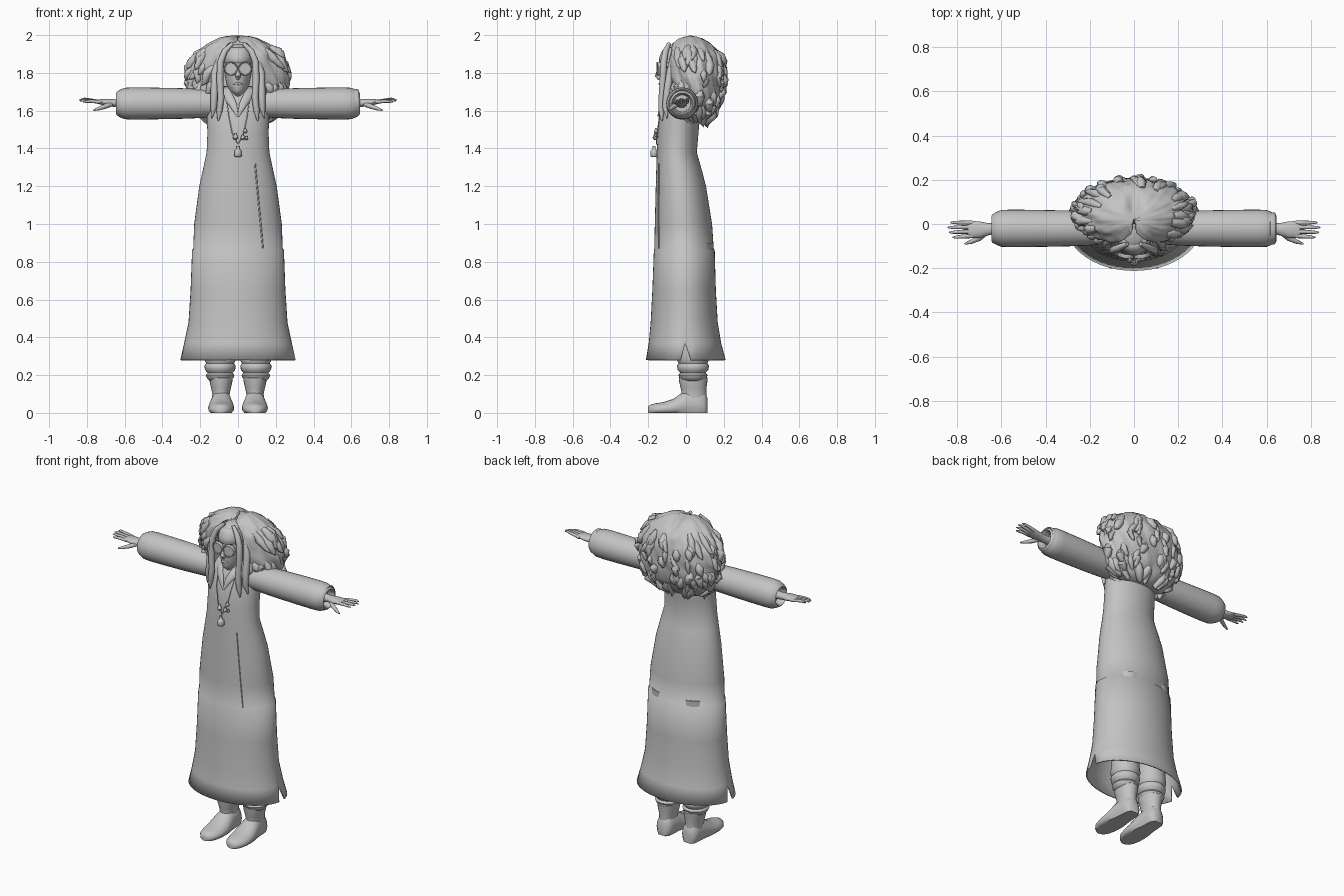
import bpy, bmesh, math, random
from mathutils import Vector as V

random.seed(4)
grey = bpy.data.materials.new("plain grey")
grey.diffuse_color = (0.55, 0.55, 0.55, 1)


def add_loft(bm, rings, caps=True):
    vs = [[bm.verts.new(p) for p in r] for r in rings]
    n = len(vs[0])
    for a, b in zip(vs, vs[1:]):
        for i in range(n):
            j = (i + 1) % n
            bm.faces.new((a[i], a[j], b[j], b[i]))
    if caps:
        bm.faces.new(vs[0][::-1])
        bm.faces.new(vs[-1])


def finish(name, bm, mirror=False, angle=50, thick=0):
    bmesh.ops.remove_doubles(bm, verts=bm.verts[:], dist=0.0001)
    bmesh.ops.recalc_face_normals(bm, faces=bm.faces[:])
    me = bpy.data.meshes.new(name)
    bm.to_mesh(me)
    bm.free()
    me.materials.append(grey)
    ob = bpy.data.objects.new(name, me)
    bpy.context.collection.objects.link(ob)
    bpy.ops.object.select_all(action='DESELECT')
    ob.select_set(True)
    bpy.context.view_layer.objects.active = ob
    bpy.ops.object.shade_smooth_by_angle(angle=math.radians(angle))
    if thick:
        m = ob.modifiers.new("cloth", 'SOLIDIFY')
        m.thickness = thick
    if mirror:
        ob.modifiers.new("mirror", 'MIRROR')
    return ob


def loft(name, rings, caps=True, **kw):
    bm = bmesh.new()
    add_loft(bm, rings, caps)
    return finish(name, bm, **kw)


def zring(z, w, f, b, n=32, cx=0):
    # horizontal oval, half width w, from y=f (front) to y=b (back)
    return [V((cx + w * math.sin(t), (f + b) / 2 - (b - f) / 2 * math.cos(t), z))
            for t in (2 * math.pi * i / n for i in range(n))]


def tube(bm, pts, radii, n=10, up=V((0, 0, 1))):
    pts = [V(p) for p in pts]
    rings = []
    for i, p in enumerate(pts):
        d = (pts[min(i + 1, len(pts) - 1)] - pts[max(i - 1, 0)]).normalized()
        u = d.cross(up).normalized()
        v = u.cross(d)
        ru, rv = radii[i] if isinstance(radii[i], tuple) else (radii[i],) * 2
        rings.append([p + u * ru * math.cos(a) + v * rv * math.sin(a)
                      for a in (2 * math.pi * k / n for k in range(n))])
    add_loft(bm, rings)


def lerp_row(table, z):
    for a, b in zip(table, table[1:]):
        if z <= b[0]:
            k = max(0, (z - a[0]) / (b[0] - a[0]))
            return [x + (y - x) * k for x, y in zip(a, b)]
    return list(table[-1])


# long flared coat, open at the hem, with a small slit at each side
COAT = [(.28, .308, -.212, .21), (.37, .285, -.197, .186), (.48, .262, -.187, .168),
        (.65, .251, -.178, .158), (.864, .243, -.17, .152), (.868, .237, -.168, .147),
        (1.0, .232, -.165, .138), (1.2, .205, -.16, .106), (1.3, .183, -.157, .08),
        (1.38, .166, -.154, .057), (1.48, .162, -.15, .066), (1.58, .165, -.14, .075),
        (1.65, .165, -.115, .075), (1.7, .13, -.09, .06), (1.73, .07, -.075, .04)]
rings = [zring(*r, n=48) for r in COAT]
for k in (12, 36):
    rings[0][k] = rings[1][k].copy()
loft("coat", rings, caps=False, angle=60, thick=.008)


def on_coat(x, z):
    _, w, f, b = lerp_row(COAT, z)
    return V((x, (f + b) / 2 - (b - f) / 2 * math.sqrt(max(0, 1 - (x / w) ** 2)) - .001, z))


# front overlap edge of the coat
bm = bmesh.new()
tube(bm, [on_coat(.09 + .042 * i / 6, 1.32 - .45 * i / 6) for i in range(7)], [.004] * 7, 6, V((0, 1, 0)))
finish("coat_front_seam", bm)

# collar flaps forming a V
bm = bmesh.new()
tube(bm, [(.065, -.07, 1.70), (.05, -.105, 1.675), (.025, -.135, 1.63), (.002, -.147, 1.57)],
     [(.022, .008), (.024, .008), (.02, .007), (.004, .004)], 10, V((0, 1, 0)))
finish("collar", bm, mirror=True)

# sleeves, turned inward at the wrist
SLEEVE = [(.11, .07), (.2, .077), (.3, .081), (.45, .084), (.56, .085), (.6, .083),
          (.622, .074), (.64, .064), (.645, .056), (.635, .05), (.6, .045)]
loft("sleeve", [[V((x, -.02 + r * math.cos(a), 1.638 + r * math.sin(a)))
                 for a in (2 * math.pi * k / 28 for k in range(28))] for x, r in SLEEVE],
     mirror=True)

# bangle on one wrist only
bm = bmesh.new()
prof = [(.612, .068), (.616, .073), (.634, .073), (.64, .068), (.634, .06), (.616, .06), (.612, .068)]
add_loft(bm, [[V((x, -.02 + r * math.cos(a), 1.642 + r * math.sin(a)))
               for a in (2 * math.pi * k / 28 for k in range(28))] for x, r in prof], False)
finish("bangle", bm)

# hands with four fingers and a thumb
bm = bmesh.new()
tube(bm, [(.57, -.022, 1.64), (.64, -.022, 1.64), (.67, -.024, 1.642), (.7, -.026, 1.644),
          (.73, -.025, 1.647), (.75, -.025, 1.648)],
     [(.03, .027), (.025, .022), (.03, .02), (.038, .018), (.038, .014), (.032, .009)], 16)
for i, (ln, dz) in enumerate([(.075, .0), (.092, .006), (.097, .01), (.085, .014)]):
    y = -.054 + .02 * i
    tube(bm, [(.73, y, 1.646), (.745 + ln * .4, y * 1.05, 1.650 + dz * .4),
              (.745 + ln * .8, y * 1.1, 1.648 + dz), (.745 + ln, y * 1.12, 1.646 + dz)],
         [.01, .009, .007, .003], 8)
tube(bm, [(.672, -.04, 1.635), (.70, -.064, 1.624), (.735, -.08, 1.612), (.765, -.09, 1.602)],
     [.014, .013, .01, .004], 8)
finish("hand", bm, mirror=True)

# trousers gathered over the boots
LEG = [(.17, .057), (.185, .07), (.2, .076), (.212, .066), (.228, .08), (.25, .083),
       (.262, .074), (.285, .085), (.32, .08), (.5, .085), (.9, .095)]
loft("trouser_leg", [zring(z, r, .037 - r * 1.02, .037 + r * 1.02, 24, .095) for z, r in LEG], mirror=True)

# boots: foot lofted from toe to heel, then the shaft
FOOT = [(-.202, .012, .03), (-.192, .035, .042), (-.165, .055, .05), (-.12, .067, .057), (-.07, .069, .073),
        (-.03, .064, .1), (.01, .056, .125), (.06, .052, .13), (.095, .048, .115), (.113, .03, .08)]
rings = []
for y, w, h in FOOT:
    ring = []
    for k in range(20):
        a = 2 * math.pi * k / 20
        s = math.sin(a)
        z = h * (.35 + .65 * s) if s > 0 else h * .35 * (1 - min(1, -1.7 * s))
        ring.append(V((.088 + w * math.cos(a) - .05 * min(0, y) * .3, y, z)))
    rings.append(ring)
loft("boot_foot", rings, mirror=True)
SHAFT = [(.05, .048, -.03, .108), (.1, .046, -.022, .108), (.13, .052, -.028, .108),
         (.165, .06, -.036, .113), (.185, .062, -.038, .115), (.19, .056, -.032, .11)]
loft("boot_shaft", [zring(z, w, f, b, 24, .09) for z, w, f, b in SHAFT], mirror=True)

# head and neck
HEAD = [(1.58, .045, -.085, .03), (1.66, .042, -.085, .03), (1.688, .03, -.115, .03), (1.695, .035, -.128, .03),
        (1.71, .048, -.134, .04), (1.74, .061, -.138, .06), (1.79, .071, -.14, .08), (1.84, .076, -.138, .09),
        (1.88, .077, -.134, .09), (1.92, .07, -.115, .07), (1.95, .045, -.08, .04)]
loft("head", [zring(*r) for r in HEAD], angle=70)
bm = bmesh.new()
tube(bm, [(0, -.132, 1.84), (0, -.145, 1.81), (0, -.15, 1.785), (0, -.138, 1.768)],
     [.007, .01, .015, .01], 12, V((1, 0, 0)))
tube(bm, [(-.025, -.128, 1.738), (-.01, -.139, 1.742), (.01, -.139, 1.742), (.025, -.128, 1.738)],
     [.002, .007, .007, .002], 8)
finish("nose_and_lips", bm)

# headband across the brow
BAND = [(1.852, .08, -.139, .09), (1.856, .084, -.143, .09), (1.885, .084, -.141, .09),
        (1.915, .08, -.128, .08), (1.934, .07, -.112, .06), (1.936, .05, -.1, .05)]
loft("headband", [zring(*r) for r in BAND])

# round glasses
bm = bmesh.new()
rings = [[V((.038 + r * math.cos(a), y + .3 * max(0, r * math.cos(a)), 1.822 + r * math.sin(a)))
          for a in (2 * math.pi * k / 24 for k in range(24))]
         for r, y in [(.036, -.138), (.037, -.154), (.034, -.157), (.031, -.156), (.030, -.152)]]
add_loft(bm, rings)
tube(bm, [(-.004, -.154, 1.826), (.006, -.154, 1.826)], [.003] * 2, 6)
tube(bm, [(.072, -.14, 1.83), (.08, -.08, 1.83), (.082, 0, 1.83)], [.004] * 3, 6)
finish("glasses", bm, mirror=True)

# big bushy hair: z, half width, front, back, half opening at the face
HAIR = [(1.54, .15, .0, .11, .10), (1.575, .205, -.045, .145, .115), (1.63, .24, -.075, .178, .115),
        (1.70, .262, -.088, .195, .115), (1.78, .27, -.096, .202, .112), (1.85, .252, -.1, .198, .105),
        (1.91, .213, -.098, .174, .088), (1.955, .158, -.075, .135, .05), (1.985, .1, -.042, .095, .012),
        (1.999, .045, -.01, .055, .004)]


def hair_pt(z, k, grow=1.0):
    # k runs 0..1 from one face edge round the back to the other
    _, w, f, b, g = lerp_row(HAIR, z)
    t0 = math.asin(min(.95, g / w))
    t = t0 + (2 * math.pi - 2 * t0) * k
    s = grow * (1 + .03 * math.sin(10 * t + 3 * math.sin(z * 18)) + .018 * math.sin(23 * t + 40 * z))
    x, y = w * s * math.sin(t), (f + b) / 2 - (b - f) / 2 * s * math.cos(t)
    dip = .028 * math.exp(-(x / .03) ** 2) * max(0, min(1, (z - 1.93) / .05))
    return V((x, y, z - dip))


bm = bmesh.new()
rings = []
for i in range(31):
    z = 1.54 + .459 * (1 - (1 - i / 30) ** 1.3)
    _, w, f, b, g = lerp_row(HAIR, z)
    y = max(f + .03, 0)
    rings.append([hair_pt(z, k / 71) for k in range(72)]
                 + [V((-g * .8, y, z)), V((0, y, z - (.02 if z > 1.96 else 0))), V((g * .8, y, z))])
add_loft(bm, rings)
finish("hair", bm, angle=60)

# pointed locks curling out of the hair
bm = bmesh.new()
for i in range(120):
    z = random.uniform(1.60, 1.94)
    k = random.uniform(.01, .99)
    dk = random.uniform(-.03, .03)
    dn = random.uniform(.06, .11)
    r = random.uniform(.016, .028)
    p = [hair_pt(z, k, .93), hair_pt(z - dn * .35, k + dk * .3, 1.0),
         hair_pt(z - dn * .75, k + dk * .7, 1.02), hair_pt(max(1.54, z - dn), k + dk, 1.07)]
    p[3].z = z - dn * .95
    tube(bm, p, [r * .6, r, r * .7, .002], 7)
finish("hair_locks", bm, angle=60)

# long locks framing the face
bm = bmesh.new()
tube(bm, [(.03, -.09, 1.955), (.07, -.108, 1.915), (.092, -.118, 1.86), (.096, -.122, 1.77),
          (.09, -.128, 1.67), (.098, -.13, 1.6), (.105, -.128, 1.545)],
     [.01, .016, .018, .018, .018, .016, .004], 10, V((0, 1, 0)))
tube(bm, [(.10, -.07, 1.88), (.122, -.085, 1.8), (.125, -.1, 1.7), (.128, -.11, 1.62), (.14, -.1, 1.56)],
     [.014, .02, .02, .017, .003], 10, V((0, 1, 0)))
finish("face_locks", bm, mirror=True)

# necklace cord with charms
bm = bmesh.new()
cord = [on_coat(x, z) + V((0, -.004, 0)) for x, z in
        [(-.06, 1.66), (-.05, 1.58), (-.03, 1.48), (0, 1.42), (.03, 1.48), (.05, 1.58), (.06, 1.66)]]
tube(bm, cord, [.0025] * 7, 6, V((0, 1, 0)))
for x, z, s in [(-.014, 1.465, .018), (.038, 1.495, .014), (.025, 1.46, .015), (.045, 1.455, .01)]:
    p = on_coat(x, z) + V((0, -.012, 0))
    tube(bm, [p + V((0, 0, s)), p + V((0, 0, -s * .5)), p + V((0, 0, -s))], [.004, s * .8, s * .4], 8, V((0, 1, 0)))
p = on_coat(0, 1.38) + V((0, -.014, 0))
tube(bm, [p + V((0, 0, h)) for h in (-.024, -.02, .008, .014, .018, .034)],
     [.016, .02, .019, .012, .008, .007], 12, V((0, 1, 0)))
finish("necklace", bm)
